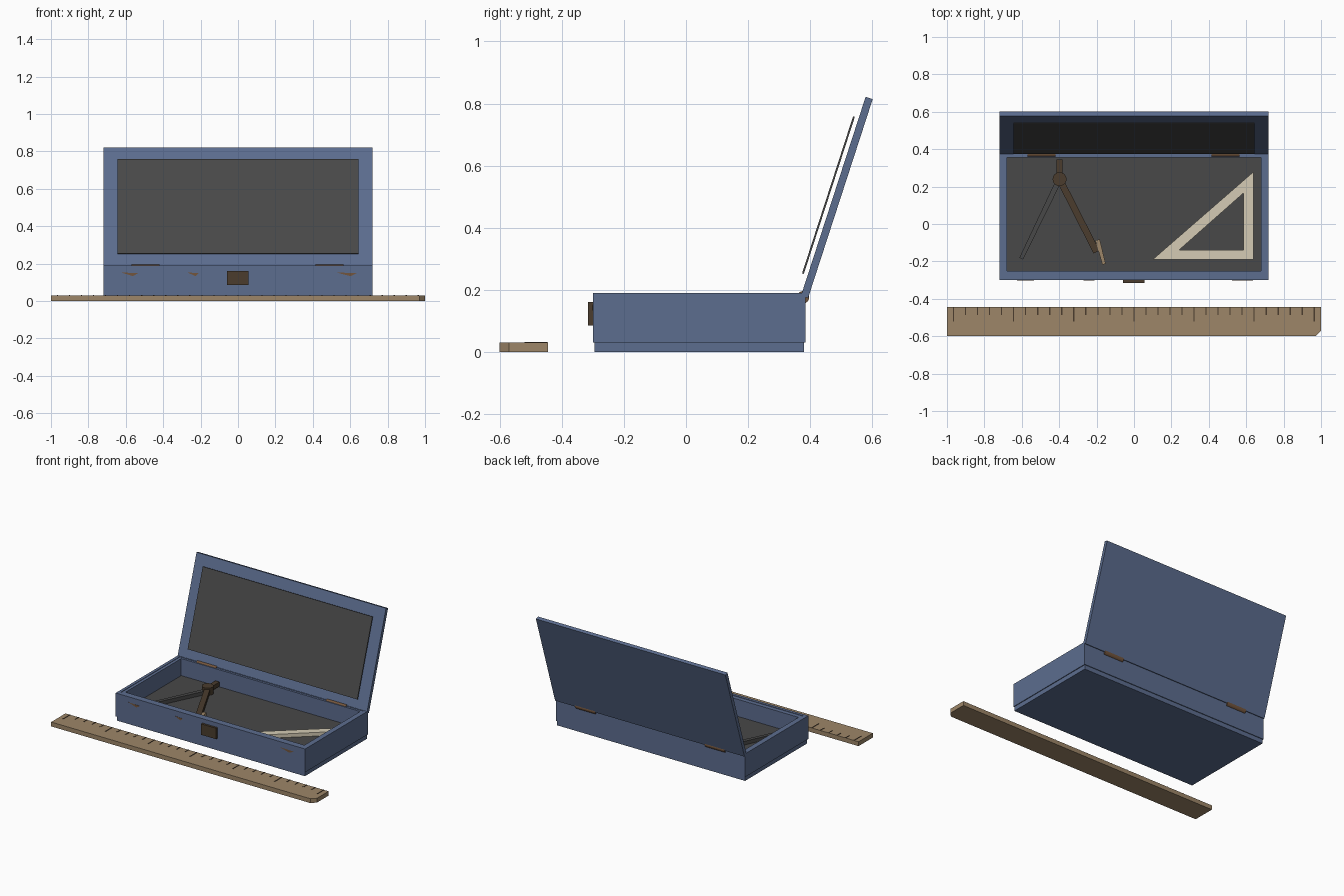
import bpy, bmesh, math
from mathutils import Matrix, Vector

cube = bpy.data.objects.get("Cube")
if cube:
    bpy.data.objects.remove(cube, do_unlink=True)


def material(name, rgb):
    m = bpy.data.materials.new(name)
    m.use_nodes = True
    m.diffuse_color = (*rgb, 1)
    bsdf = next(n for n in m.node_tree.nodes if n.type == 'BSDF_PRINCIPLED')
    bsdf.inputs["Base Color"].default_value = (*rgb, 1)
    return m


BLUE = material("blue paint", (0.107, 0.153, 0.275))
FELT = material("charcoal felt", (0.065, 0.065, 0.065))
WOOD = material("ruler wood", (0.34, 0.24, 0.14))
DARK = material("dark bronze", (0.069, 0.046, 0.027))
HINGE = material("copper brown", (0.17, 0.09, 0.045))
IVORY = material("ivory plastic", (0.66, 0.60, 0.46))


def finish(name, bm, mat):
    bmesh.ops.recalc_face_normals(bm, faces=bm.faces)
    mesh = bpy.data.meshes.new(name)
    bm.to_mesh(mesh)
    bm.free()
    mesh.materials.append(mat)
    ob = bpy.data.objects.new(name, mesh)
    bpy.context.collection.objects.link(ob)
    return ob


def box(name, lo, hi, mat):
    lo, hi = Vector(lo), Vector(hi)
    bm = bmesh.new()
    bmesh.ops.create_cube(bm, size=1)
    bmesh.ops.scale(bm, vec=hi - lo, verts=bm.verts)
    bmesh.ops.translate(bm, vec=(lo + hi) / 2, verts=bm.verts)
    return finish(name, bm, mat)


def prism(name, points, z0, z1, mat):
    """Flat outline raised from z0 to z1."""
    bm = bmesh.new()
    face = bm.faces.new([bm.verts.new((x, y, z0)) for x, y in points])
    ext = bmesh.ops.extrude_face_region(bm, geom=[face])["geom"]
    bmesh.ops.translate(bm, vec=(0, 0, z1 - z0),
                        verts=[v for v in ext if isinstance(v, bmesh.types.BMVert)])
    return finish(name, bm, mat)


def ring(name, outer, inner, z0, z1, mat):
    """Closed band between two outlines with the same point count."""
    bm = bmesh.new()
    loops = [[bm.verts.new((x, y, z)) for x, y in pts]
             for pts, z in ((outer, z0), (outer, z1), (inner, z1), (inner, z0))]
    n = len(outer)
    for k in range(4):
        a, b = loops[k], loops[(k + 1) % 4]
        for i in range(n):
            j = (i + 1) % n
            bm.faces.new((a[i], a[j], b[j], b[i]))
    return finish(name, bm, mat)


def rect(x, y0, y1):
    return [(-x, y0), (x, y0), (x, y1), (-x, y1)]


def bar(name, a, b, w0, w1, z0, z1, mat):
    """Flat tapering strip from a to b."""
    a, b = Vector(a), Vector(b)
    d = (b - a).normalized()
    s = Vector((-d.y, d.x)) / 2
    return prism(name, [a + s * w0, a - s * w0, b - s * w1, b + s * w1], z0, z1, mat)


def cylinder(name, centre, radius, depth, mat, axis='Z', sides=24):
    bm = bmesh.new()
    bmesh.ops.create_cone(bm, cap_ends=True, segments=sides, radius1=radius,
                          radius2=radius, depth=depth)
    if axis == 'X':
        bmesh.ops.rotate(bm, verts=bm.verts, matrix=Matrix.Rotation(math.pi / 2, 3, 'Y'))
    bmesh.ops.translate(bm, vec=centre, verts=bm.verts)
    return finish(name, bm, mat)


# Case: base board, outer walls, inner lining and felt floor
box("case_base", (-0.715, -0.295, 0), (0.715, 0.38, 0.03), BLUE)
ring("case_walls", rect(0.72, -0.3, 0.385), rect(0.70, -0.28, 0.37), 0.03, 0.19, BLUE)
ring("case_lining", rect(0.70, -0.28, 0.37), rect(0.68, -0.25, 0.355), 0.03, 0.187, BLUE)
box("felt_floor", (-0.68, -0.25, 0.03), (0.68, 0.355, 0.07), FELT)

# Lid leaning back, with its padded panel held just off the inner face
lid_frame = Matrix.Translation((0, 0.374, 0.192)) @ Matrix.Rotation(math.radians(-18), 4, 'X')
lid = box("lid", (-0.72, 0, -0.012), (0.72, 0.024, 0.662), BLUE)
panel = box("lid_panel", (-0.645, -0.019, 0.058), (0.645, -0.013, 0.59), FELT)
for ob in (lid, panel):
    ob.matrix_world = lid_frame

# Hinges and latch
for side, x in (("right", -0.495), ("left", 0.49)):
    cylinder("hinge_" + side, (x, 0.377, 0.176), 0.02, 0.15, HINGE, 'X', 16)
box("latch", (-0.06, -0.315, 0.085), (0.055, -0.3, 0.16), DARK)

# Small worn chips on the front wall
for i, (x, w) in enumerate(((-0.58, 0.045), (-0.24, 0.03), (0.58, 0.055))):
    chip = prism("wear_chip_%d" % i, [(x - w, 0.153), (x + w, 0.149), (x + w * 0.4, 0.133)],
                 0.3, 0.301, HINGE)
    chip.matrix_world = Matrix.Rotation(math.pi / 2, 4, 'X')

# Drawing compass: hub, grip, two legs and a lead
hub = (-0.398, 0.24)
bar("compass_grip", hub, (-0.398, 0.345), 0.032, 0.032, 0.08, 0.11, DARK)
bar("compass_needle_leg", hub, (-0.603, -0.185), 0.03, 0.022, 0.07, 0.095, FELT)
bar("compass_lead_leg", hub, (-0.20, -0.15), 0.036, 0.036, 0.08, 0.11, DARK)
bar("compass_lead", (-0.195, -0.085), (-0.16, -0.215), 0.024, 0.018, 0.08, 0.116, WOOD)
cylinder("compass_hub", (*hub, 0.095), 0.037, 0.05, DARK)

# Set square with a triangular opening
ring("set_square", [(0.64, 0.28), (0.64, -0.19), (0.10, -0.19)],
     [(0.585, 0.165), (0.585, -0.14), (0.24, -0.14)], 0.07, 0.095, IVORY)

# Ruler with a clipped corner and painted graduations
prism("ruler", [(-1, -0.6), (0.97, -0.6), (1, -0.57), (1, -0.445), (-1, -0.445)],
      0, 0.03, WOOD)
for i in range(31):
    x = -0.965 + i * 0.0643
    length = 0.075 if i % 5 == 0 else 0.04
    box("ruler_mark_%d" % i, (x - 0.003, -0.446 - length, 0.03),
        (x + 0.003, -0.446, 0.032), DARK)

# Soft shading on the round parts only
bpy.ops.object.select_all(action='DESELECT')
for ob in bpy.data.objects:
    if ob.name.startswith("hinge_") or ob.name == "compass_hub":
        ob.select_set(True)
        bpy.context.view_layer.objects.active = ob
bpy.ops.object.shade_smooth_by_angle(angle=math.radians(35))
